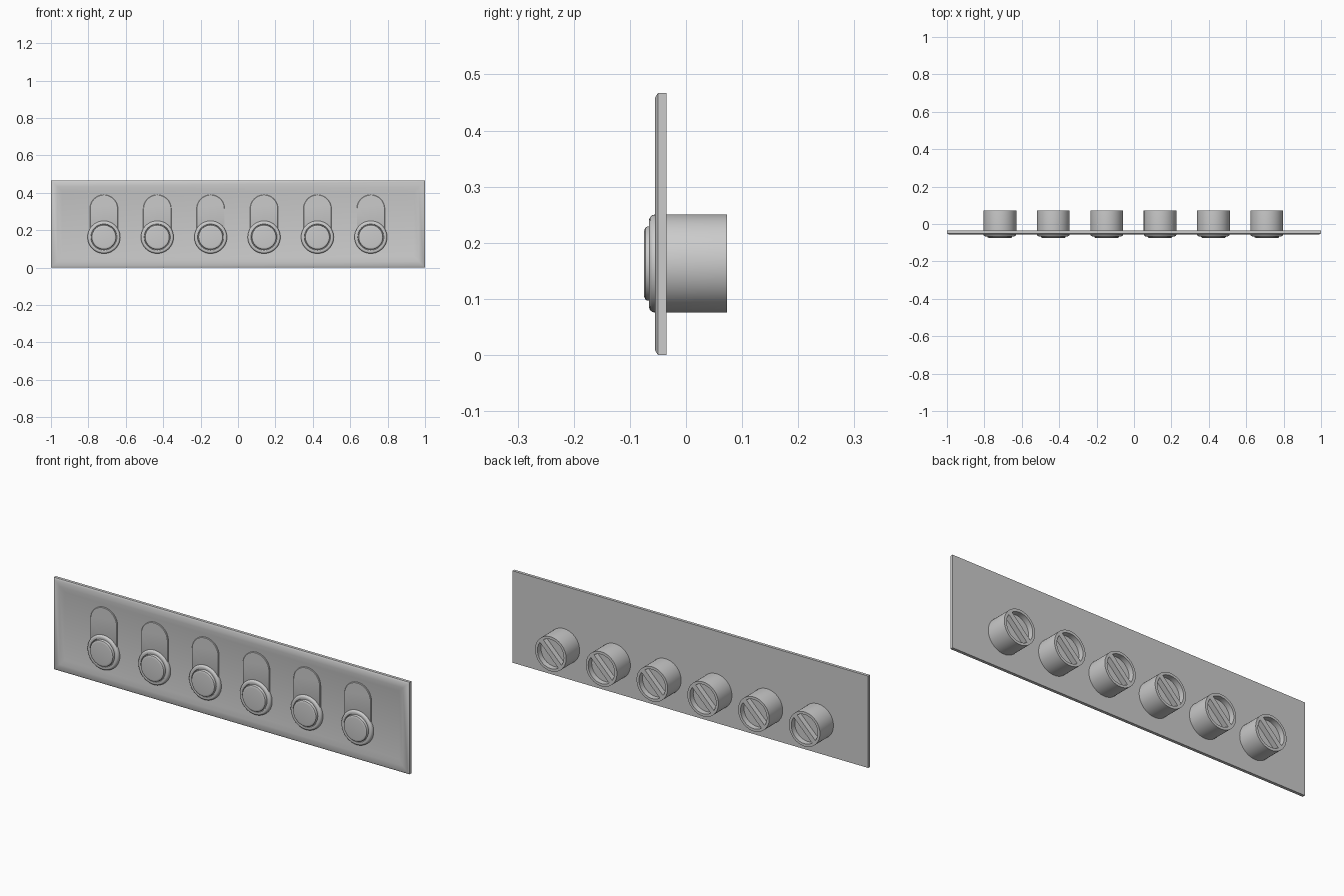
import bpy, bmesh, math

if "Cube" in bpy.data.objects:
    bpy.data.objects.remove(bpy.data.objects["Cube"])

BUTTON_Z = 0.163
BUTTON_X = [-0.717 + 0.2854 * i for i in range(6)]


def finish(bm, name, smooth=True):
    bmesh.ops.recalc_face_normals(bm, faces=bm.faces)
    me = bpy.data.meshes.new(name)
    bm.to_mesh(me)
    bm.free()
    ob = bpy.data.objects.new(name, me)
    bpy.context.collection.objects.link(ob)
    if smooth:
        bpy.context.view_layer.objects.active = ob
        ob.select_set(True)
        bpy.ops.object.shade_smooth_by_angle(angle=math.radians(35))
        ob.select_set(False)
    return ob


def skin(bm, rings):
    """Bridge a list of closed loops and cap both ends."""
    loops = [[bm.verts.new(p) for p in ring] for ring in rings]
    n = len(loops[0])
    for a, b in zip(loops, loops[1:]):
        for i in range(n):
            j = (i + 1) % n
            bm.faces.new((a[i], a[j], b[j], b[i]))
    bm.faces.new(loops[0])
    bm.faces.new(loops[-1])


def lathe(name, x, profile, n=48):
    """Turn (radius, y) points around the button axis."""
    bm = bmesh.new()
    skin(bm, [[(x + r * math.cos(2 * math.pi * i / n), y,
                BUTTON_Z + r * math.sin(2 * math.pi * i / n))
               for i in range(n)] for r, y in profile])
    return finish(bm, name)


def box(name, centre, size, turn=0.0):
    bm = bmesh.new()
    bmesh.ops.create_cube(bm, size=1)
    ob = finish(bm, name, False)
    ob.location, ob.scale = centre, size
    ob.rotation_euler.y = turn
    return ob


# Face plate: chamfered rim with a shallow dished centre
bm = bmesh.new()
skin(bm, [[(-1 + d, y, d), (1 - d, y, d), (1 - d, y, 0.467 - d), (-1 + d, y, 0.467 - d)]
          for d, y in [(0, -0.035), (0, -0.050), (0.008, -0.055),
                       (0.035, -0.055), (0.06, -0.049)]])
finish(bm, "face_plate")

for k, x in enumerate(BUTTON_X, 1):
    # Arched raised panel running up from the button
    r, top = 0.075, 0.315
    outline = [(-r, BUTTON_Z), (r, BUTTON_Z)]
    outline += [(r * math.cos(math.pi * i / 24), top + r * math.sin(math.pi * i / 24))
                for i in range(25)]
    bm = bmesh.new()
    skin(bm, [[(x + px * s, y, top + (pz - top) * s) for px, pz in outline]
              for s, y in [(1, -0.045), (1, -0.053), (0.97, -0.055)]])
    finish(bm, f"label_arch_{k}")

    # Housing: rounded bezel in front, barrel and recessed cup behind
    lathe(f"button_housing_{k}", x, [
        (0.068, -0.060), (0.070, -0.065), (0.078, -0.066), (0.083, -0.064),
        (0.0865, -0.060), (0.0875, -0.054), (0.0875, 0.073), (0.074, 0.073),
        (0.074, 0.045)])

    # Push cap
    lathe(f"button_cap_{k}", x, [
        (0.066, -0.050), (0.066, -0.069), (0.064, -0.0725), (0.059, -0.0745),
        (0.055, -0.075)])

    # Diagonal rib across the rear cup
    box(f"rear_rib_{k}", (x, 0.056, BUTTON_Z), (0.15, 0.032, 0.026), -math.pi / 4)
